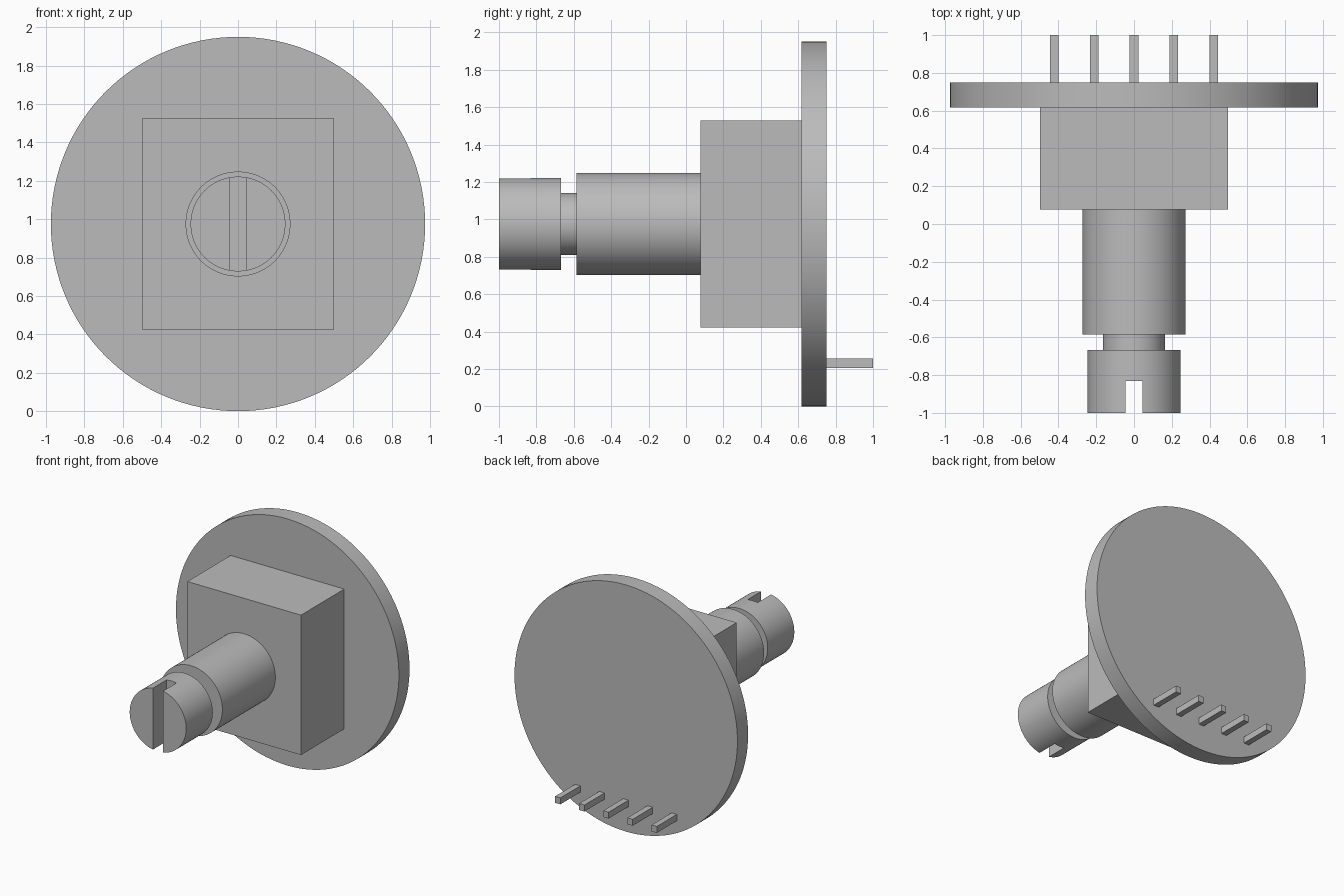
import bpy
import math
from mathutils import Matrix

cube = bpy.data.objects.get("Cube")
if cube:
    bpy.data.objects.remove(cube, do_unlink=True)

AXIS_Z = 0.975  # height of the shaft axis

grey = bpy.data.materials.new("plain grey")
grey.use_nodes = True
colour = (0.5, 0.5, 0.5, 1)
grey.diffuse_color = colour
grey.node_tree.nodes["Principled BSDF"].inputs["Base Color"].default_value = colour


def box(name, x, y, z):
    """Box from (min, max) pairs on each axis."""
    spans = (x, y, z)
    bpy.ops.mesh.primitive_cube_add(size=1, location=[sum(s) / 2 for s in spans])
    ob = bpy.context.object
    ob.name = name
    ob.data.transform(Matrix.Diagonal([s[1] - s[0] for s in spans] + [1]))
    ob.data.materials.append(grey)
    return ob


def lathe(name, profile, segments=96):
    """Solid turned around the shaft axis from (radius, y) points."""
    verts, faces = [], []
    for r, y in profile:
        for i in range(segments):
            a = math.tau * i / segments
            verts.append((r * math.cos(a), y, AXIS_Z + r * math.sin(a)))
    for k in range(len(profile) - 1):
        for i in range(segments):
            j = (i + 1) % segments
            a, b = k * segments, (k + 1) * segments
            faces.append((a + i, b + i, b + j, a + j))
    faces.append(tuple(range(segments)))
    last = (len(profile) - 1) * segments
    faces.append(tuple(reversed(range(last, last + segments))))
    mesh = bpy.data.meshes.new(name)
    mesh.from_pydata(verts, [], faces)
    mesh.materials.append(grey)
    ob = bpy.data.objects.new(name, mesh)
    bpy.context.collection.objects.link(ob)
    return ob


def activate(ob):
    bpy.ops.object.select_all(action='DESELECT')
    ob.select_set(True)
    bpy.context.view_layer.objects.active = ob


# Round board and square body
board = lathe("round_board", [(0.975, 0.617), (0.975, 0.75)], 128)
box("square_body", (-0.497, 0.497), (0.077, 0.617), (AXIS_Z - 0.553, AXIS_Z + 0.553))

# Shaft with bushing, narrow neck and head
shaft = lathe("stepped_shaft", [
    (0.247, -1.0), (0.247, -0.668), (0.165, -0.668),
    (0.165, -0.585), (0.273, -0.585), (0.273, 0.077)])

# Slot through the head
cutter = box("slot_cutter", (-0.044, 0.044), (-1.1, -0.832), (0.5, 1.5))
cutter.hide_render = True
slot = shaft.modifiers.new("slot", 'BOOLEAN')
slot.operation = 'DIFFERENCE'
slot.solver = 'EXACT'
slot.object = cutter
activate(shaft)
bpy.ops.object.modifier_apply(modifier="slot")
bpy.data.objects.remove(cutter, do_unlink=True)

for ob in (board, shaft):
    activate(ob)
    bpy.ops.object.shade_smooth_by_angle(angle=math.radians(30))

# Row of contact pins on the back
for i in range(-2, 3):
    x = i * 0.211
    box(f"contact_pin_{i + 3}", (x - 0.023, x + 0.023), (0.75, 1.0), (0.204, 0.255))
